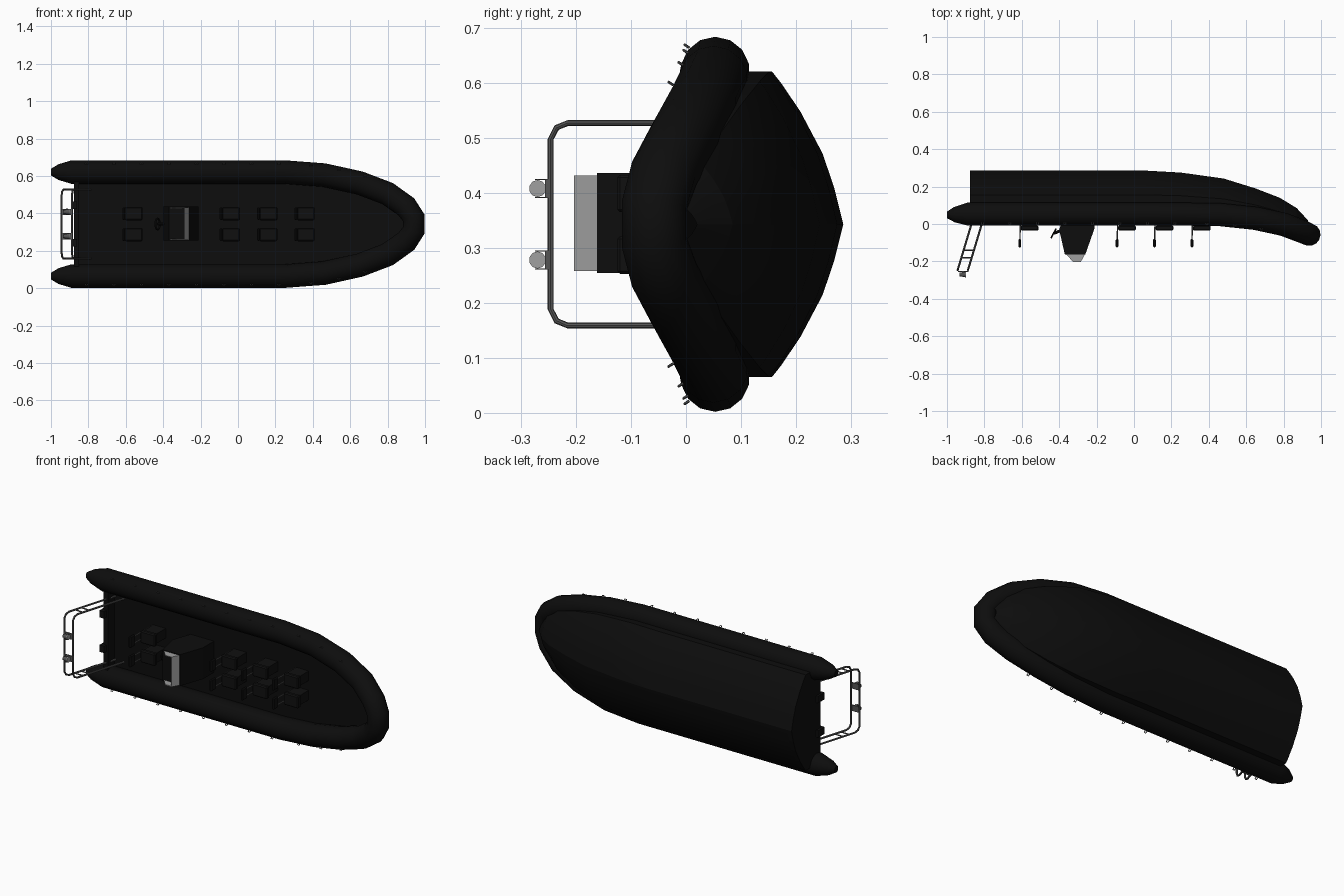
import bpy, bmesh, math
from mathutils import Vector

if "Cube" in bpy.data.objects:
    bpy.data.objects.remove(bpy.data.objects["Cube"])

# The boat lies on its side: boat "up" is -y, length is x, beam is z
CZ = 0.343
FLOOR = 0.08


def mat(name, v):
    m = bpy.data.materials.new(name)
    m.diffuse_color = (v, v, v, 1)
    m.use_nodes = True
    m.node_tree.nodes["Principled BSDF"].inputs["Base Color"].default_value = m.diffuse_color
    return m


BLACK = mat("black rubber", 0.004)
SEAT = mat("seat black", 0.005)
STEEL = mat("dark steel", 0.09)
GLASS = mat("light grey", 0.35)


def finish(name, bm, m, smooth=None):
    bmesh.ops.recalc_face_normals(bm, faces=bm.faces)
    me = bpy.data.meshes.new(name)
    bm.to_mesh(me)
    bm.free()
    me.materials.append(m)
    ob = bpy.data.objects.new(name, me)
    bpy.context.collection.objects.link(ob)
    if smooth:
        bpy.ops.object.select_all(action='DESELECT')
        bpy.context.view_layer.objects.active = ob
        ob.select_set(True)
        bpy.ops.object.shade_smooth_by_angle(angle=math.radians(smooth))
    return ob


def loft(name, rings, m, closed=True, caps=True, smooth=None):
    bm = bmesh.new()
    vs = [[bm.verts.new(p) for p in r] for r in rings]
    n = len(rings[0])
    for a, b in zip(vs, vs[1:]):
        for i in range(n if closed else n - 1):
            j = (i + 1) % n
            bm.faces.new((a[i], a[j], b[j], b[i]))
    if caps:
        bm.faces.new(vs[0])
        bm.faces.new(vs[-1])
    return finish(name, bm, m, smooth)


def sweep(name, path, radii, ref, m, sides=8, smooth=40):
    path = [Vector(p) for p in path]
    rings = []
    for i, p in enumerate(path):
        t = (path[min(i + 1, len(path) - 1)] - path[max(i - 1, 0)]).normalized()
        s = t.cross(Vector(ref)).normalized()
        u = s.cross(t)
        r = radii[i] if isinstance(radii, list) else radii
        rings.append([p + r * (math.cos(a) * s + math.sin(a) * u)
                      for a in (2 * math.pi * k / sides for k in range(sides))])
    return loft(name, rings, m, smooth=smooth)


def box(name, lo, hi, m, bevel=0.0):
    bm = bmesh.new()
    bmesh.ops.create_cube(bm, size=1)
    for v in bm.verts:
        v.co = Vector([(l + h) / 2 + c * (h - l) for l, h, c in zip(lo, hi, v.co)])
    if bevel:
        bmesh.ops.bevel(bm, geom=bm.edges[:], offset=bevel, segments=1, affect='EDGES')
    return finish(name, bm, m)


# Inflatable collar with tapered stern cones: (x, half beam, y, radius)
half = [(-1.0, .278, .048, .018), (-.96, .278, .05, .042), (-.89, .278, .053, .063),
        (.25, .278, .053, .063), (.46, .262, .05, .063), (.65, .22, .03, .063),
        (.80, .163, -.002, .063), (.90, .092, -.04, .062), (.94, .033, -.058, .06)]
loop = [(x, y, CZ + w, r) for x, w, y, r in half]
loop += [(x, y, CZ - w, r) for x, w, y, r in reversed(half)]
sweep("inflatable_collar", [p[:3] for p in loop], [p[3] for p in loop],
      (0, -1, 0), BLACK, sides=14, smooth=35)

# Hull: (x, half beam, top y, keel y), section in fractions of beam and depth
stations = [(-.875, .278, .05, .286), (.05, .278, .05, .286), (.25, .278, .05, .275),
            (.48, .26, .045, .243), (.65, .22, .03, .19), (.78, .17, .005, .14),
            (.87, .11, -.02, .085), (.93, .04, -.045, .02)]
section = [(1, 0), (1, .45), (.925, .52), (.737, .67), (.464, .84), (.24, .93), (0, 1)]
section += [(-w, d) for w, d in reversed(section[:-1])]
loft("hull", [[(x, yt + d * (yk - yt), CZ + w * b) for w, d in section]
              for x, b, yt, yk in stations], BLACK, closed=False, caps=False, smooth=15)

# Floor, rising towards the bow, and transom
loft("deck_floor", [[(x, yt + .03, CZ - b), (x, yt + .03, CZ + b)]
                    for x, b, yt, yk in stations], BLACK, closed=False, caps=False)
x, b, yt, yk = stations[0]
loft("transom", [[(xx, yt + d * (yk - yt) - (.03 if d == 0 else 0), CZ + w * b)
                  for w, d in section] for xx in (-.878, -.85)], BLACK)
for s in (-1, 1):
    box("transom_bracket", (-.89, .0, CZ + s * .1 - .02), (-.86, .06, CZ + s * .1 + .02), SEAT)

# Seats: four rows of two, each with a post-mounted backrest
for x in (-.62, -.10, .10, .30):
    for s in (-1, 1):
        z = CZ + s * .056
        box("seat_base", (x + .02, -.01, z - .028), (x + .10, FLOOR, z + .028), SEAT)
        box("seat_cushion", (x + .015, -.035, z - .036), (x + .11, -.008, z + .036), SEAT, .006)
        box("seat_backrest", (x + .002, -.125, z - .034), (x + .017, -.08, z + .034), SEAT, .005)
        for k in (-.02, .02):
            sweep("backrest_post", [(x + .014, FLOOR, z + k), (x + .01, -.09, z + k)],
                  .004, (1, 0, 0), STEEL, 6)

# Steering console, extruded across the beam
profile = [(-.36, FLOOR), (-.40, -.03), (-.37, -.162), (-.26, -.162), (-.21, -.02), (-.21, FLOOR)]
loft("console", [[(x, y, z) for x, y in profile] for z in (.254, .436)], BLACK)

# Wrap-around windscreen
bm = bmesh.new()
pts = {}
for z in (.258, .432):
    pts[z] = [bm.verts.new((x, y, z)) for x, y in
              ((-.362, -.162), (-.262, -.162), (-.285, -.204), (-.325, -.204))]
    bm.faces.new(pts[z])
a, b = pts.values()
bm.faces.new((a[1], a[2], b[2], b[1]))
ob = finish("windscreen", bm, GLASS)
ob.modifiers.new("thickness", 'SOLIDIFY').thickness = 0.005

# Steering wheel
ring = [(-.43 + .012 * math.sin(a), -.05 + .022 * math.sin(a), CZ + .03 * math.cos(a))
        for a in (2 * math.pi * i / 16 for i in range(17))]
sweep("steering_wheel", ring, .005, (.88, -.48, 0), SEAT, 6)
sweep("steering_column", [(-.39, -.035, CZ), (-.43, -.05, CZ)], .008, (0, 0, 1), SEAT, 8)

# Stern frame: two parallel leaning hoops joined by rungs
def leg_x(x0, y):
    return x0 + .30 * (y - FLOOR)


for x0 in (-.79, -.845):
    side = [(FLOOR + .01, .184), (-.215, .184), (-.235, .176), (-.246, .155)]
    pth = [(leg_x(x0, y), y, CZ - w) for y, w in side]
    pth += [(leg_x(x0, y), y, CZ + w) for y, w in reversed(side)]
    sweep("stern_frame_hoop", pth, .0055, (1, 0, 0), STEEL, 8)
for s in (-1, 1):
    for y in (-.14, -.18):
        sweep("frame_rung", [(leg_x(-.845, y), y, CZ + s * .184),
                             (leg_x(-.79, y), y, CZ + s * .184)], .004, (0, 1, 0), STEEL, 6)
    # Lamps on top of the frame
    z = CZ + s * .065
    box("lamp_bracket", (-.94, -.256, z - .017), (-.885, -.25, z + .017), STEEL)
    for k in (-.0165, .0165):
        box("lamp_ear", (-.92, -.275, z + k - .001), (-.908, -.25, z + k + .001), STEEL)
    sweep("lamp_body", [(-.932, -.27, z), (-.903, -.27, z)], [.010, .0155], (0, 1, 0), STEEL, 10)
    sweep("lamp_lens", [(-.903, -.27, z), (-.898, -.27, z)], .0155, (0, 1, 0), GLASS, 10)

# Grab-line rings along the top outside of the collar
rings = [(-.81 + .147 * i, .278, .053) for i in range(8)]
rings += [(.39, .268, .051), (.54, .246, .042), (.68, .21, .024)]
for x, w, y in rings:
    for s in (-1, 1):
        z = CZ + s * (w + .043)
        sweep("grab_ring", [(x - .006, y - .047, z), (x - .005, y - .056, z + s * .006),
                            (x + .005, y - .056, z + s * .006), (x + .006, y - .047, z)],
              .0025, (0, .7, -.7 * s), STEEL, 6)
